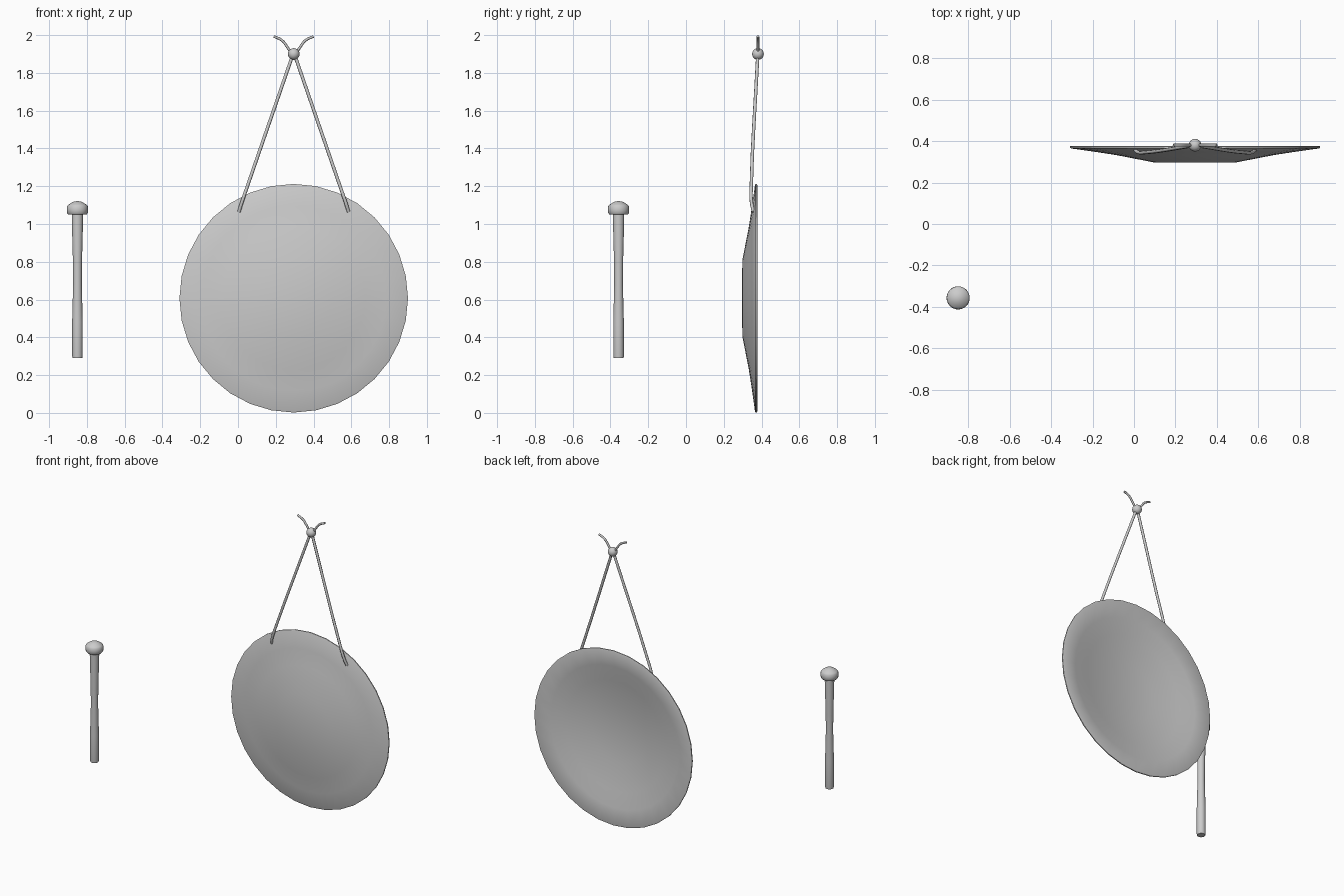
import bpy, bmesh
from math import radians, pi, cos, sin
from mathutils import Matrix

if "Cube" in bpy.data.objects:
    bpy.data.objects.remove(bpy.data.objects["Cube"])


def smooth(obj, angle=35):
    bpy.ops.object.select_all(action='DESELECT')
    obj.select_set(True)
    bpy.context.view_layer.objects.active = obj
    bpy.ops.object.shade_smooth_by_angle(angle=radians(angle))


def lathe(name, profile, sides, matrix, angle=35):
    """Spin (radius, height) points around z, then place with matrix."""
    bm = bmesh.new()
    rings = []
    for r, h in profile:
        n = 1 if r == 0 else sides
        rings.append([bm.verts.new((r * cos(2 * pi * i / sides),
                                    r * sin(2 * pi * i / sides), h)) for i in range(n)])
    for a, b in zip(rings, rings[1:]):
        for i in range(sides):
            j = (i + 1) % sides
            ring = [a[i % len(a)], a[j % len(a)], b[j % len(b)], b[i % len(b)]]
            bm.faces.new(list(dict.fromkeys(ring)))
    bm.transform(matrix)
    bmesh.ops.recalc_face_normals(bm, faces=bm.faces)
    mesh = bpy.data.meshes.new(name)
    bm.to_mesh(mesh)
    bm.free()
    obj = bpy.data.objects.new(name, mesh)
    bpy.context.collection.objects.link(obj)
    smooth(obj, angle)
    return obj


def cord(name, points, radius):
    """Round cord along a path, converted to mesh."""
    curve = bpy.data.curves.new(name, 'CURVE')
    curve.dimensions = '3D'
    curve.bevel_depth = radius
    curve.bevel_resolution = 2
    curve.resolution_u = 4
    curve.use_fill_caps = True
    spline = curve.splines.new('BEZIER')
    spline.bezier_points.add(len(points) - 1)
    for bp, p in zip(spline.bezier_points, points):
        bp.co = p
        bp.handle_left_type = bp.handle_right_type = 'AUTO'
    obj = bpy.data.objects.new(name, curve)
    bpy.context.collection.objects.link(obj)
    bpy.ops.object.select_all(action='DESELECT')
    obj.select_set(True)
    bpy.context.view_layer.objects.active = obj
    bpy.ops.object.convert(target='MESH')
    smooth(bpy.context.object, 50)


CX = 0.295

# gong: thin dished disc, convex to the front (lathe axis turned to face -y)
front = [(0, 0.297), (0.2, 0.298), (0.38, 0.333), (0.49, 0.35), (0.598, 0.365)]
rim = [(0.605, 0.368), (0.605, 0.375), (0.598, 0.378)]
back = [(0.49, 0.361), (0.38, 0.344), (0.2, 0.309), (0, 0.308)]
turn = Matrix.Translation((CX, 0, 0.607)) @ Matrix.Rotation(radians(-90), 4, 'X')
lathe("gong_disc", front + rim + back, 32, turn, 50)

# hanging cords and loose ends, mirrored about the gong centre
for side, s in (("left", -1), ("right", 1)):
    cord("hanging_cord_" + side,
         [(CX + s * 0.29, 0.358, 1.065), (CX + s * 0.276, 0.347, 1.11),
          (CX + s * 0.24, 0.346, 1.215), (CX + s * 0.005, 0.38, 1.895)], 0.009)
    cord("loose_end_" + side,
         [(CX + s * 0.01, 0.381, 1.9), (CX + s * 0.035, 0.381, 1.938),
          (CX + s * 0.062, 0.381, 1.972), (CX + s * 0.105, 0.381, 1.993)], 0.007)

# knot
bpy.ops.mesh.primitive_uv_sphere_add(segments=16, ring_count=10, radius=0.031,
                                     location=(CX, 0.381, 1.9))
bpy.context.object.name = "cord_knot"
smooth(bpy.context.object)

# mallet: waisted handle and padded head
place = Matrix.Translation((-0.85, -0.357, 0))
lathe("mallet_handle",
      [(0, 0.29), (0.026, 0.29), (0.028, 0.3), (0.028, 0.48), (0.023, 0.68),
       (0.024, 0.8), (0.03, 1.03), (0.03, 1.06), (0, 1.06)], 20, place)
lathe("mallet_head",
      [(0, 1.05), (0.048, 1.05), (0.055, 1.058), (0.056, 1.075), (0.055, 1.094),
       (0.048, 1.102), (0.025, 1.117), (0, 1.122)], 32, place, 40)
